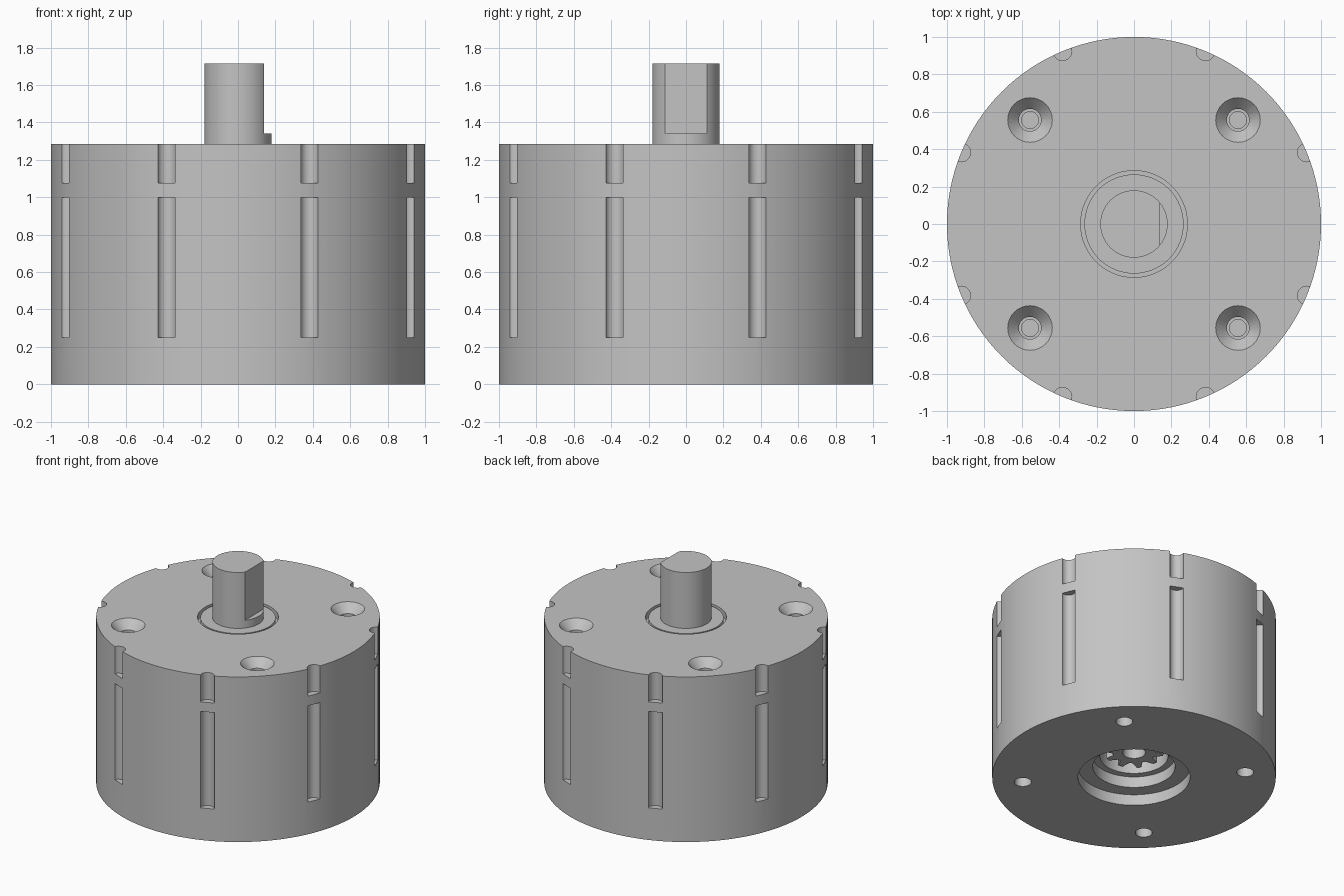
import bpy, bmesh, math
from mathutils import Matrix

old = bpy.data.objects.get("Cube")
if old:
    bpy.data.objects.remove(old)

metal = bpy.data.materials.new("plain grey metal")
metal.use_nodes = True
GREY = (0.55, 0.55, 0.55, 1)
metal.diffuse_color = GREY
metal.node_tree.nodes["Principled BSDF"].inputs["Base Color"].default_value = GREY


def finish(bm, name):
    bmesh.ops.recalc_face_normals(bm, faces=bm.faces)
    mesh = bpy.data.meshes.new(name)
    bm.to_mesh(mesh)
    bm.free()
    mesh.materials.append(metal)
    obj = bpy.data.objects.new(name, mesh)
    bpy.context.collection.objects.link(obj)
    return obj


def add_lathe(bm, profile, x=0, y=0, steps=32):
    """Revolve a closed (radius, height) outline about a vertical axis."""
    tmp = bmesh.new()
    verts = [tmp.verts.new((r, 0, z)) for r, z in profile]
    edges = [tmp.edges.new((a, b)) for a, b in zip(verts, verts[1:] + verts[:1])
             if a.co.x > 0 or b.co.x > 0]
    bmesh.ops.spin(tmp, geom=verts + edges, cent=(0, 0, 0), axis=(0, 0, 1),
                   angle=2 * math.pi, steps=steps, use_merge=False)
    bmesh.ops.remove_doubles(tmp, verts=tmp.verts, dist=1e-5)
    bmesh.ops.recalc_face_normals(tmp, faces=tmp.faces)
    tmp.transform(Matrix.Translation((x, y, 0)))
    mesh = bpy.data.meshes.new("temporary")
    tmp.to_mesh(mesh)
    tmp.free()
    bm.from_mesh(mesh)
    bpy.data.meshes.remove(mesh)


def rod(radius, low, high):
    return [(0, low), (radius, low), (radius, high), (0, high)]


def lathe(name, profile, steps=96):
    bm = bmesh.new()
    add_lathe(bm, profile, steps=steps)
    return finish(bm, name)


def activate(obj):
    bpy.ops.object.select_all(action="DESELECT")
    obj.select_set(True)
    bpy.context.view_layer.objects.active = obj


def carve(obj, cutter):
    cutter.hide_render = True
    mod = obj.modifiers.new("cut", "BOOLEAN")
    mod.operation, mod.solver, mod.object = "DIFFERENCE", "EXACT", cutter
    activate(obj)
    bpy.ops.object.modifier_apply(modifier=mod.name)
    bpy.data.objects.remove(cutter)


# Housing with a bearing seat on top and a stepped bore below
TOP = 1.285
housing = lathe("housing", [
    (0, 1.235), (0.285, 1.235), (0.285, TOP), (1, TOP), (1, 0), (0.395, 0),
    (0.395, 0.085), (0.29, 0.085), (0.29, 0.17), (0.24, 0.17), (0.24, 0.5), (0, 0.5),
], steps=128)

# Eight round side channels, each interrupted by a short bridge
bm = bmesh.new()
for i in range(8):
    a = math.radians(22.5 + 45 * i)
    for low, high in ((0.25, 1.0), (1.075, 1.4)):
        add_lathe(bm, rod(0.05, low, high), math.cos(a), math.sin(a))
# Countersunk holes on top and plain holes underneath
SINK = [(0, 1.3), (0.133, 1.3), (0.06, 1.22), (0.06, 1.1),
        (0.045, 1.1), (0.045, 0.95), (0, 0.95)]
for x in (-0.556, 0.556):
    for y in (-0.556, 0.556):
        add_lathe(bm, SINK, x, y)
        add_lathe(bm, rod(0.06, -0.1, 0.4), x, y)
carve(housing, finish(bm, "channel_and_hole_cutter"))

# Bearing face inside the seat
bearing = lathe("bearing", rod(0.265, 1.2, 1.28))

# Output shaft with a flat on its left side
shaft = lathe("shaft", rod(0.18, 1.2, 1.715), 64)
bm = bmesh.new()
bmesh.ops.create_cube(bm, size=1, matrix=Matrix.Translation((0.64, 0, 1.84)))
carve(shaft, finish(bm, "flat_cutter"))

# Input gear, seen through the lower bore
TEETH = 10
bm = bmesh.new()
outer, inner = [], []
for i in range(TEETH * 4):
    a = 2 * math.pi * i / (TEETH * 4)
    r = 0.21 if i % 4 < 2 else 0.15
    outer.append(bm.verts.new((r * math.cos(a), r * math.sin(a), 0.2)))
    inner.append(bm.verts.new((0.08 * math.cos(a), 0.08 * math.sin(a), 0.2)))
for i in range(TEETH * 4):
    bm.faces.new((outer[i - 1], outer[i], inner[i], inner[i - 1]))
ext = bmesh.ops.extrude_face_region(bm, geom=bm.faces[:], use_keep_orig=True)
bmesh.ops.translate(bm, vec=(0, 0, 0.295),
                    verts=[g for g in ext["geom"] if isinstance(g, bmesh.types.BMVert)])
gear = finish(bm, "input_gear")

# Smooth round walls with crisp edges
for obj in (housing, bearing, shaft, gear):
    activate(obj)
    bpy.ops.object.shade_smooth_by_angle(angle=math.radians(30))
